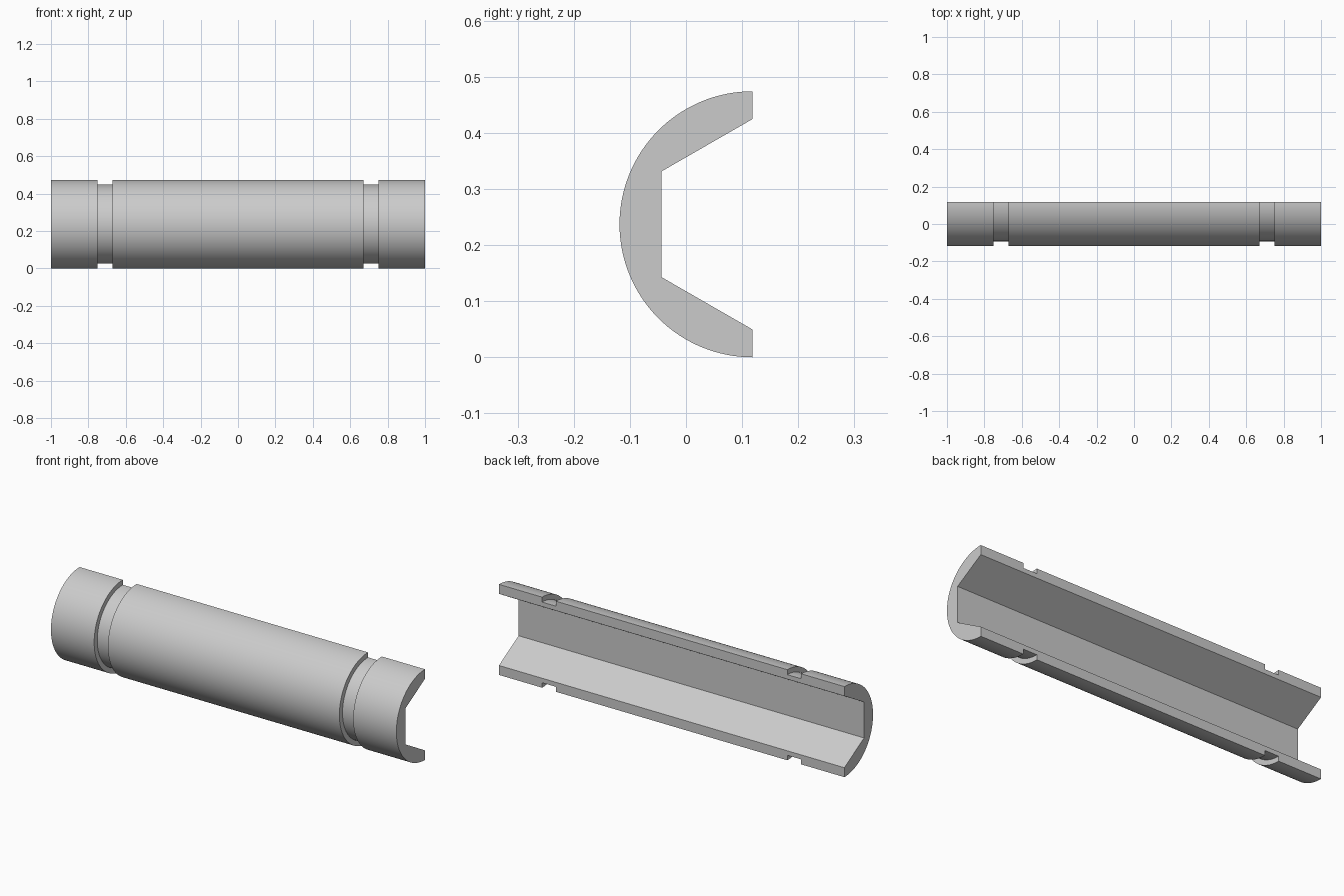
import bpy, bmesh, math
from mathutils import Vector, Matrix

cube = bpy.data.objects.get("Cube")
if cube:
    bpy.data.objects.remove(cube, do_unlink=True)

R, GROOVE_R = 0.237, 0.211      # outer and groove radius
CY, CZ = R / 2, R               # half-cylinder axis
SEGMENTS = 64

# Single plain grey
grey = bpy.data.materials.new("plain_grey")
grey.use_nodes = True
colour = (0.6, 0.6, 0.6, 1)
grey.diffuse_color = colour
grey.node_tree.nodes["Principled BSDF"].inputs["Base Color"].default_value = colour


def make_object(name, bm):
    bmesh.ops.remove_doubles(bm, verts=bm.verts, dist=1e-5)
    bmesh.ops.recalc_face_normals(bm, faces=bm.faces)
    mesh = bpy.data.meshes.new(name)
    bm.to_mesh(mesh)
    bm.free()
    mesh.materials.append(grey)
    obj = bpy.data.objects.new(name, mesh)
    bpy.context.collection.objects.link(obj)
    return obj


# Grooved outline, mirrored along the length and turned half a revolution
half = [(0.67, R), (0.67, GROOVE_R), (0.75, GROOVE_R), (0.75, R), (1, R)]
outline = [(-x, r) for x, r in reversed(half)] + half
bm = bmesh.new()
points = [(-1, 0)] + outline + [(1, 0)]
verts = [bm.verts.new((x, CY, CZ + r)) for x, r in points]
edges = [bm.edges.new(pair) for pair in zip(verts, verts[1:])]
bmesh.ops.spin(bm, geom=verts + edges, cent=(0, CY, CZ), axis=(1, 0, 0),
               angle=math.pi, steps=SEGMENTS)
bmesh.ops.remove_doubles(bm, verts=bm.verts, dist=1e-5)
# Make sure the half turn went toward the front
if sum(v.co.y - CY for v in bm.verts) > 0:
    bmesh.ops.transform(bm, matrix=Matrix.Scale(-1, 4, Vector((0, 1, 0))),
                        space=Matrix.Translation((0, -CY, 0)), verts=bm.verts)
# Close the flat back and merge each end into one cap
bmesh.ops.holes_fill(bm, edges=[e for e in bm.edges if e.is_boundary], sides=0)
bmesh.ops.recalc_face_normals(bm, faces=bm.faces)
bmesh.ops.dissolve_limit(bm, angle_limit=math.radians(0.5),
                         verts=bm.verts, edges=bm.edges)
shell = make_object("grooved_half_shell", bm)

# Flared channel cut through the back
bm = bmesh.new()
section = [(-0.044, -0.094), (-0.044, 0.094), (0.2185, 0.245), (0.2185, -0.245)]
face = bm.faces.new([bm.verts.new((-1.1, y, CZ + z)) for y, z in section])
new = bmesh.ops.extrude_face_region(bm, geom=[face])["geom"]
bmesh.ops.translate(bm, vec=(2.2, 0, 0),
                    verts=[g for g in new if isinstance(g, bmesh.types.BMVert)])
cutter = make_object("channel_cutter", bm)
cutter.hide_render = True

bpy.ops.object.select_all(action='DESELECT')
bpy.context.view_layer.objects.active = shell
shell.select_set(True)
cut = shell.modifiers.new("channel", 'BOOLEAN')
cut.operation = 'DIFFERENCE'
cut.solver = 'EXACT'
cut.object = cutter
bpy.ops.object.modifier_apply(modifier=cut.name)
bpy.data.objects.remove(cutter, do_unlink=True)
bpy.ops.object.shade_smooth_by_angle(angle=math.radians(25))
